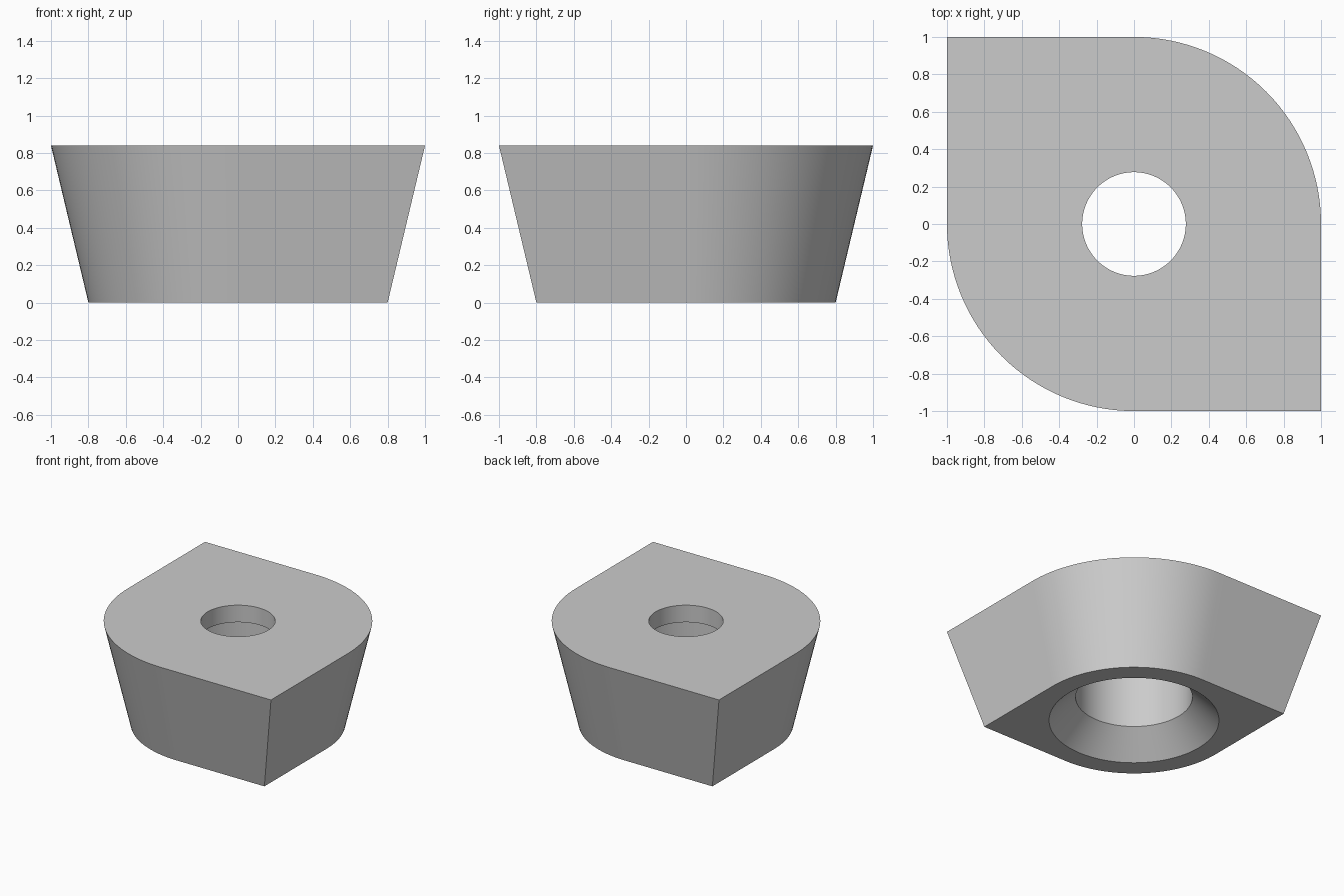
import bpy
import bmesh
import math

cube = bpy.data.objects.get("Cube")
if cube:
    bpy.data.objects.remove(cube, do_unlink=True)

SEGMENTS = 128
HEIGHT = 0.84


def outline(angle):
    """Unit square with two opposite corners fully rounded."""
    c, s = math.cos(angle), math.sin(angle)
    return 1.0 if c * s >= 0 else 1.0 / max(abs(c), abs(s))


def circle(angle):
    return 1.0


# Section of the block, travelling up the outside and down the stepped bore
section = [
    (outline, 0.80, 0.0),
    (outline, 1.00, HEIGHT),
    (circle, 0.277, HEIGHT),
    (circle, 0.277, 0.70),
    (circle, 0.44, 0.70),
    (circle, 0.44, 0.20),
    (circle, 0.64, 0.0),
]

bm = bmesh.new()
rings = []
for shape, size, z in section:
    ring = []
    for i in range(SEGMENTS):
        a = math.tau * i / SEGMENTS
        r = size * shape(a)
        ring.append(bm.verts.new((r * math.cos(a), r * math.sin(a), z)))
    rings.append(ring)

# Join each ring to the next, closing the section back on itself
for k, lower in enumerate(rings):
    upper = rings[(k + 1) % len(rings)]
    for i in range(SEGMENTS):
        j = (i + 1) % SEGMENTS
        bm.faces.new((lower[i], lower[j], upper[j], upper[i]))
bmesh.ops.recalc_face_normals(bm, faces=bm.faces)

mesh = bpy.data.meshes.new("tapered_block")
bm.to_mesh(mesh)
bm.free()
block = bpy.data.objects.new("tapered_block", mesh)
bpy.context.collection.objects.link(block)

# Plain grey finish
grey = bpy.data.materials.new("light grey")
grey.use_nodes = True
colour = (0.6, 0.6, 0.6, 1.0)
grey.diffuse_color = colour
grey.node_tree.nodes["Principled BSDF"].inputs["Base Color"].default_value = colour
mesh.materials.append(grey)

# Smooth curved walls, crisp rims and corners
bpy.ops.object.select_all(action="DESELECT")
block.select_set(True)
bpy.context.view_layer.objects.active = block
bpy.ops.object.shade_smooth_by_angle(angle=math.radians(30))
